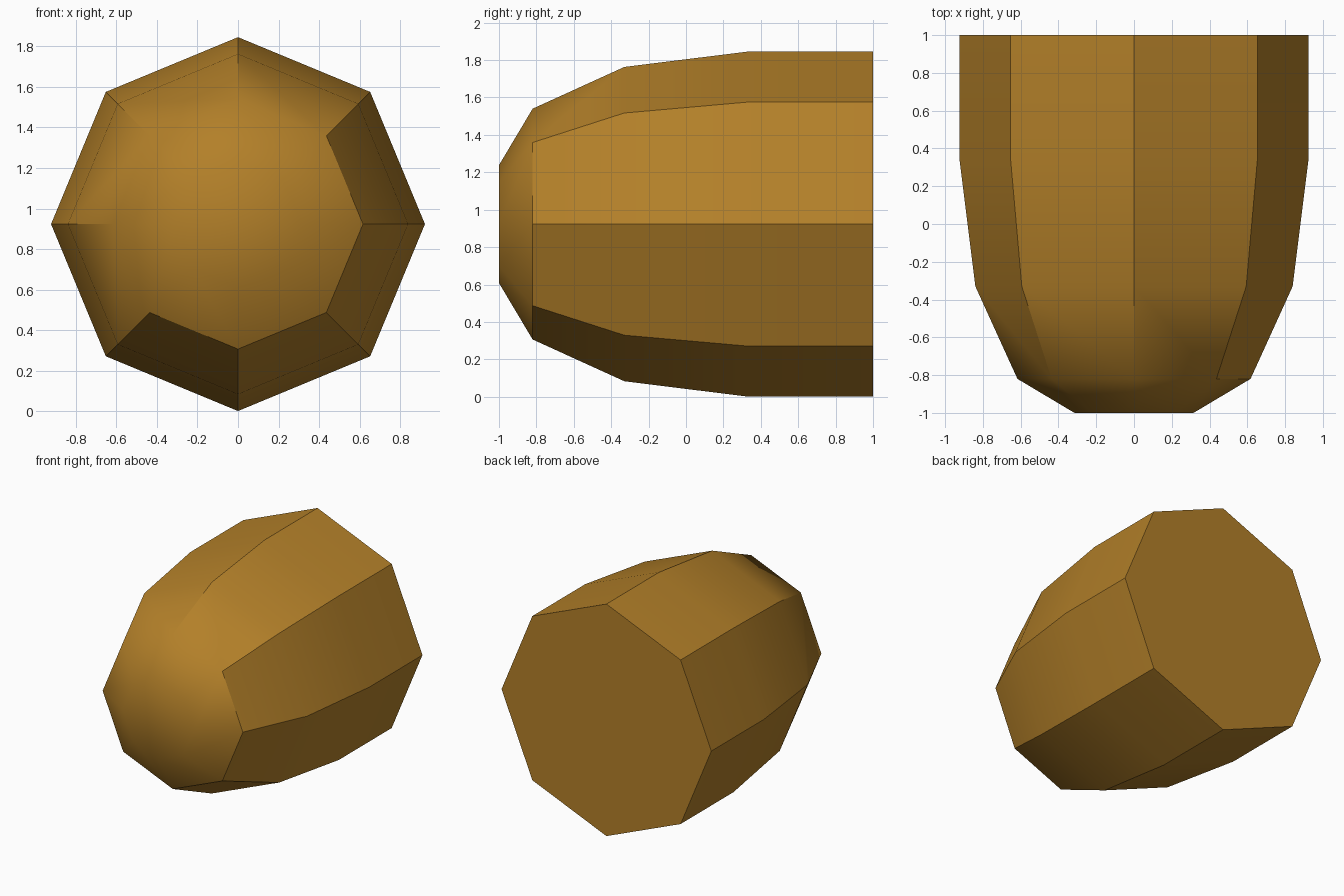
import bpy, bmesh, math

if "Cube" in bpy.data.objects:
    bpy.data.objects.remove(bpy.data.objects["Cube"])

R = 0.923
# (y, radius) rings of the octagonal capsule, nose at the front
rings = [(-1.0, 0.315), (-0.82, 0.617), (-0.33, 0.84), (0.335, R), (1.0, R)]
N = 8

mat = bpy.data.materials.new("ochre")
mat.diffuse_color = (0.45, 0.215, 0.022, 1)
mat.use_nodes = True
mat.node_tree.nodes["Principled BSDF"].inputs["Base Color"].default_value = mat.diffuse_color

bm = bmesh.new()
loops = []
for y, r in rings:
    loops.append([bm.verts.new((r * math.cos(i * math.tau / N), y,
                                R + r * math.sin(i * math.tau / N))) for i in range(N)])

# side panels
for a, b in zip(loops, loops[1:]):
    for i in range(N):
        j = (i + 1) % N
        bm.faces.new((a[i], a[j], b[j], b[i]))
# end caps
bm.faces.new(loops[0])
bm.faces.new(loops[-1])
bmesh.ops.recalc_face_normals(bm, faces=bm.faces[:])
for f in bm.faces:
    f.smooth = True

# hard edges: long corners, back rim, and the lower/right half of the nose rim
for k in range(1, 4):
    for i in range(N):
        bm.edges.get((loops[k][i], loops[k + 1][i])).smooth = False
for i in range(N):
    bm.edges.get((loops[-1][i], loops[-1][(i + 1) % N])).smooth = False
for i in (0, 5, 6, 7):
    bm.edges.get((loops[1][i], loops[1][(i + 1) % N])).smooth = False

mesh = bpy.data.meshes.new("capsule_body")
bm.to_mesh(mesh)
bm.free()
mesh.materials.append(mat)
body = bpy.data.objects.new("capsule_body", mesh)
bpy.context.collection.objects.link(body)
